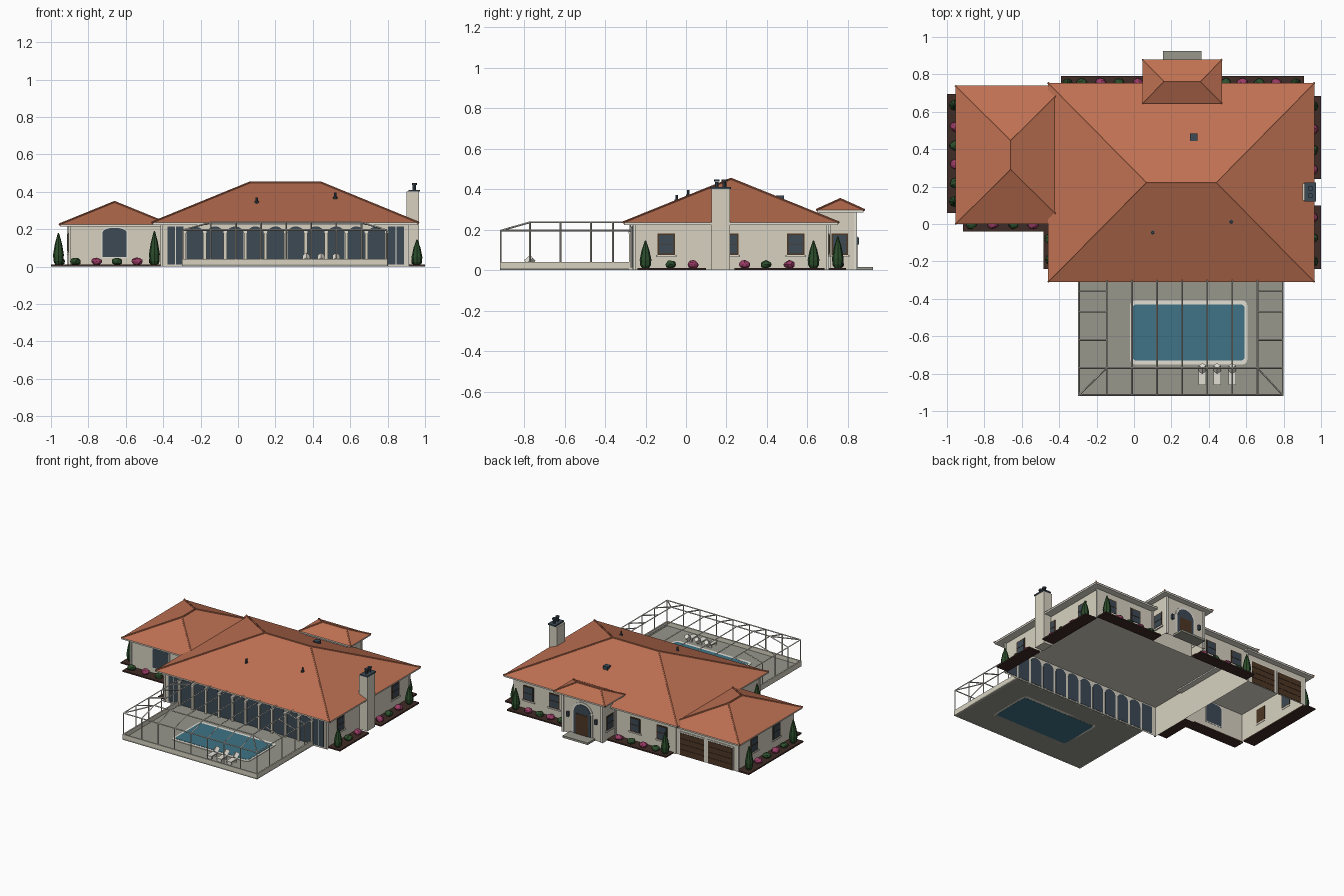
import bpy, bmesh, math, random
from mathutils import Vector

if "Cube" in bpy.data.objects:
    bpy.data.objects.remove(bpy.data.objects["Cube"])
random.seed(4)

def material(name, r, g, b):
    m = bpy.data.materials.new(name)
    m.diffuse_color = (r, g, b, 1)
    m.use_nodes = True
    m.node_tree.nodes["Principled BSDF"].inputs["Base Color"].default_value = m.diffuse_color
    return m

ROOF = material("terracotta", .52, .165, .085)
WALL = material("stucco", .68, .64, .53)
TRIM = material("cream trim", .76, .74, .66)
DECK = material("grey paving", .31, .31, .265)
POOL = material("pool water", .05, .175, .24)
DARK = material("dark glass and metal", .045, .068, .09)
WOOD = material("brown wood", .075, .038, .018)
SOIL = material("mulch", .05, .025, .02)
GREEN = material("leaf green", .025, .075, .025)
PINK = material("flower pink", .32, .045, .13)

def finish(name, bm, mat):
    me = bpy.data.meshes.new(name)
    bm.to_mesh(me)
    bm.free()
    me.materials.append(mat)
    ob = bpy.data.objects.new(name, me)
    bpy.context.collection.objects.link(ob)
    return ob

def box(name, x0, x1, y0, y1, z0, z1, mat, open_bottom=False, round_r=0):
    bm = bmesh.new()
    bmesh.ops.create_cube(bm, size=1)
    for v in bm.verts:
        v.co = ((x0 + x1) / 2 + v.co.x * (x1 - x0), (y0 + y1) / 2 + v.co.y * (y1 - y0),
                (z0 + z1) / 2 + v.co.z * (z1 - z0))
    if open_bottom:
        low = [f for f in bm.faces if f.normal.z < -.5]
        bmesh.ops.delete(bm, geom=low, context='FACES')
    if round_r:
        es = [e for e in bm.edges if abs(e.verts[0].co.z - e.verts[1].co.z) > 1e-5]
        bmesh.ops.bevel(bm, geom=es, offset=round_r, segments=3, profile=.5, affect='EDGES')
    return finish(name, bm, mat)

def plate(name, n, p, a, w, z0, z1, d, mat, rise=0):
    """Plate on a wall; n outward axis, p wall plane, a centre along wall, rise arch height."""
    pts = [(a - w / 2, z0), (a + w / 2, z0)]
    if rise:
        for i in range(9):
            t = math.pi * i / 8
            pts.append((a + w / 2 * math.cos(t), z1 - rise + rise * math.sin(t)))
    else:
        pts += [(a + w / 2, z1), (a - w / 2, z1)]
    sgn = 1 if n[0] == '+' else -1
    bm = bmesh.new()
    rings = []
    for q in (p - sgn * .002, p + sgn * d):
        rings.append([bm.verts.new((q, s, z) if n[1] == 'x' else (s, q, z)) for s, z in pts])
    k = len(pts)
    bm.faces.new(rings[0]); bm.faces.new(rings[1])
    for i in range(k):
        bm.faces.new((rings[0][i], rings[0][(i + 1) % k], rings[1][(i + 1) % k], rings[1][i]))
    bmesh.ops.recalc_face_normals(bm, faces=bm.faces)
    return finish(name, bm, mat)

def beam(name, a, b, t, mat, sides=4):
    a, b = Vector(a), Vector(b)
    bm = bmesh.new()
    bmesh.ops.create_cone(bm, cap_ends=True, segments=sides, radius1=t, radius2=t, depth=(b - a).length)
    q = (b - a).to_track_quat('Z', 'Y')
    for v in bm.verts:
        v.co = q @ v.co + (a + b) / 2
    return finish(name, bm, mat)

def hip_roof(name, x0, x1, y0, y1, z, r0, r1, top):
    """Hip roof with ridge from r0 to r1, ridge caps, fascia and soffit."""
    bm = bmesh.new()
    c = [(x0, y0, z), (x1, y0, z), (x1, y1, z), (x0, y1, z)]
    v = [bm.verts.new(p) for p in c]
    A, B = (*r0, top), (*r1, top)
    a, b = bm.verts.new(A), bm.verts.new(B)
    if r0[1] == r1[1]:
        faces = [(v[0], v[1], b, a), (v[1], v[2], b), (v[2], v[3], a, b), (v[3], v[0], a)]
        hips = [(c[0], A), (c[1], B), (c[2], B), (c[3], A)]
    else:
        faces = [(v[0], v[1], a), (v[1], v[2], b, a), (v[2], v[3], b), (v[3], v[0], a, b)]
        hips = [(c[0], A), (c[1], A), (c[2], B), (c[3], B)]
    for f in faces + [(v[3], v[2], v[1], v[0])]:
        bm.faces.new(f)
    bmesh.ops.recalc_face_normals(bm, faces=bm.faces)
    finish(name, bm, ROOF)
    for p, q in hips + [(A, B)]:
        beam(name + "_ridge_cap", p, q, .006, ROOF, 6)
    box(name + "_fascia", x0 + .003, x1 - .003, y0 + .003, y1 - .003, z - .012, z + .001, TRIM)

# Walls (hollow shells, open below) and roofs
box("main_walls", -.41, .905, -.265, .705, 0, .222, WALL, True)
box("garage_walls", -.905, -.41, .045, .695, 0, .213, WALL, True)
box("entry_walls", .09, .425, .70, .838, 0, .284, WALL, True)
hip_roof("main_roof", -.46, .965, -.31, .755, .235, (.066, .2225), (.44, .2225), .45)
hip_roof("garage_roof", -.955, -.365, 0, .74, .225, (-.66, .293), (-.66, .447), .345)
hip_roof("entry_roof", .045, .47, .645, .88, .297, (.16, .7625), (.355, .7625), .35)
box("entry_upper_walls", .09, .425, .66, .71, .24, .284, WALL)

# Downspouts at the wall corners
for x, y in ((.91, -.255), (.91, .70), (-.41, -.27), (-.90, .04), (-.91, .69), (.08, .71), (.435, .71)):
    box("downspout", x - .005, x + .005, y - .005, y + .005, 0, .225, TRIM)

# Chimney with cap and two pots
box("chimney", .90, .968, .125, .217, 0, .40, WALL)
box("chimney_cap", .912, .973, .12, .222, .40, .41, DARK)
for y in (.152, .19):
    beam("chimney_pot", (.943, y, .405), (.943, y, .435), .009, DARK, 8)
    beam("chimney_pot_lid", (.943, y, .437), (.943, y, .447), .014, DARK, 8)

# Roof vents
box("roof_vent", .30, .34, .445, .485, .33, .368, DARK)
for x, y, z in ((.10, -.045, .335), (.52, .012, .36)):
    beam("vent_pipe", (x, y, z), (x, y, z + .035), .006, DARK, 8)
    beam("vent_flange", (x, y, z), (x, y, z + .013), .011, DARK, 8)

# Framed windows
def window(n, p, a, w=.085, z0=.075, z1=.18):
    plate("window_frame", n, p, a, w, z0, z1, .004, WOOD)
    plate("window_glass", n, p, a, w - .014, z0 + .007, z1 - .007, .006, DARK)
    plate("window_bar", n, p, a, w - .01, (z0 + z1) / 2 - .002, (z0 + z1) / 2 + .002, .008, WOOD)
    plate("window_sill", n, p, a, w + .016, z0 - .01, z0, .009, TRIM)

for y in (-.098, .217, .542):
    window('+x', .905, y)
window('+x', .425, .76, .08)
window('-x', .09, .76, .08)
for x in (-.30, -.08, .58, .79):
    window('+y', .705, x)
for y in (.24, .50):
    window('-x', -.905, y)
plate("garden_window_frame", '-y', .045, -.66, .145, .045, .213, .004, TRIM, .03)
plate("garden_window_glass", '-y', .045, -.66, .13, .052, .207, .007, DARK, .025)

# Glazed arcade facing the pool
for x in (-.335, .845):
    plate("side_glass_door", '-y', -.265, x, .085, .012, .213, .005, DARK)
    plate("side_door_bar", '-y', -.265, x, .005, .012, .213, .008, TRIM)
for i in range(11):
    x = -.285 + i * .108
    if i < 10:
        plate("arched_glass", '-y', -.265, x + .054, .09, .012, .215, .005, DARK, .04)
    box("arcade_column", x - .008, x + .008, -.281, -.265, 0, .185, WALL)
    box("column_capital", x - .012, x + .012, -.285, -.265, .18, .19, TRIM)

# Garage doors with panel grooves
for x in (-.77, -.54):
    plate("garage_door_frame", '+y', .695, x, .215, 0, .175, .004, TRIM)
    plate("garage_door", '+y', .695, x, .195, .003, .165, .007, WOOD)
    for z in (.044, .084, .124):
        plate("garage_door_groove", '+y', .695, x, .195, z, z + .003, .009, SOIL)

# Entrance: arched surround, door, lamps and step
plate("entry_surround", '+y', .838, .2575, .17, 0, .255, .004, TRIM, .08)
plate("entry_glass", '+y', .838, .2575, .14, .015, .238, .006, DARK, .066)
plate("entry_door", '+y', .838, .2575, .10, .015, .165, .009, WOOD)
for s in (-1, 1):
    x = .2575 + s * .115
    box("entry_lamp", x - .008, x + .008, .838, .855, .125, .16, DARK)
    box("entry_pilaster", .2575 + s * .16 - .008, .2575 + s * .16 + .008, .83, .846, 0, .284, TRIM)
box("entry_step", .155, .36, .835, .925, 0, .015, DECK)

# Pool deck, pool and low wall
box("pool_deck", -.30, .80, -.92, -.265, .001, .01, DECK)
box("pool_coping", -.022, .607, -.752, -.408, .001, .014, TRIM, round_r=.03)
box("pool_water", -.008, .592, -.73, -.43, 0, .016, POOL, round_r=.02)
box("low_wall_front", -.30, .80, -.92, -.91, 0, .04, WALL)
for x in (-.30, .79):
    box("low_wall_side", x, x + .01, -.91, -.265, 0, .04, WALL)

# Screen enclosure: posts, sloped sides and flat top
X0, X1, Y0, YB = -.295, .795, -.915, -.275
XI, XJ, YI, ZE, ZT = -.145, .66, -.77, .195, .236
T = .0045
xs = [XI + i * (XJ - XI) / 6 for i in range(7)]
ys = [YI, -.62, -.47, -.36, YB]
for x in [X0, X1] + xs:
    beam("cage_front_post", (x, Y0, .03), (x, Y0, ZE), T, TRIM)
for x in xs:
    beam("cage_front_rafter", (x, Y0, ZE), (x, YI, ZT), T, TRIM)
    beam("cage_top_beam", (x, YI, ZT), (x, YB, ZT), T, TRIM)
for xo, xi in ((X0, XI), (X1, XJ)):
    for y in ys:
        beam("cage_side_post", (xo, y, .03), (xo, y, ZE), T, TRIM)
        beam("cage_side_rafter", (xo, y, ZE), (xi, y, ZT), T, TRIM)
    beam("cage_corner_rafter", (xo, Y0, ZE), (xi, YI, ZT), T, TRIM)
    beam("cage_side_rail", (xo, Y0, ZE), (xo, YB, ZE), T, TRIM)
beam("cage_front_rail", (X0, Y0, ZE), (X1, Y0, ZE), T, TRIM)
for y in (YI, YB):
    beam("cage_cross_rail", (XI, y, ZT), (XJ, y, ZT), T, TRIM)

# Sun loungers
for x in (.365, .445, .525):
    box("lounger_seat", x - .02, x + .02, -.86, -.785, .028, .036, TRIM)
    beam("lounger_back", (x, -.787, .033), (x, -.757, .06), .02, TRIM).scale.z = 1
    for y in (-.85, -.795):
        box("lounger_leg", x - .018, x + .018, y - .004, y + .004, .008, .03, TRIM)

# Planting
def bush(x, y, mat):
    bm = bmesh.new()
    bmesh.ops.create_icosphere(bm, subdivisions=2, radius=1)
    for v in bm.verts:
        k = random.uniform(.88, 1.1)
        v.co = (x + v.co.x * .029 * k, y + v.co.y * .027 * k, .027 + v.co.z * .021 * k)
    finish("bush", bm, mat)

def cypress(x, y, h):
    bm = bmesh.new()
    rings = []
    for r, t in ((.014, .03), (.026, .16), (.029, .35), (.019, .68), (.003, 1)):
        rings.append([bm.verts.new((x + r * math.cos(i * math.pi / 4), y + r * math.sin(i * math.pi / 4), t * h))
                      for i in range(8)])
    for lo, hi in zip(rings, rings[1:]):
        for i in range(8):
            bm.faces.new((lo[i], lo[(i + 1) % 8], hi[(i + 1) % 8], hi[i]))
    bm.faces.new(rings[0][::-1]); bm.faces.new(rings[-1])
    finish("cypress", bm, GREEN)

beds = [(-1, -.905, .06, .695), (-.915, -.485, -.04, .045), (-.485, -.41, -.24, .04), (.905, 1, .24, .685),
        (.905, 1, -.24, .10), (-.39, .09, .705, .79), (.425, .91, .705, .79)]
for b in beds:
    box("flower_bed", *b, 0, .01, SOIL)
plants = [(-.87, 0), (-.755, 0), (-.645, 0), (-.54, 0), (-.45, -.08), (.955, .035), (.955, -.075),
          (.955, .29), (.955, .395), (.955, .51)]
plants += [(-.955, .22 + .1 * i) for i in range(4)]
plants += [(-.28 + .1 * i, .752) for i in range(4)] + [(.49 + .09 * i, .752) for i in range(4)]
for i, (x, y) in enumerate(plants):
    bush(x, y, PINK if i % 2 else GREEN)
for x, y, h in ((-.96, .12, .18), (-.96, .635, .18), (-.447, -.19, .19), (.957, -.2, .145), (.957, .63, .145),
                (.865, .75, .165), (-.355, .75, .165)):
    cypress(x, y, h)
